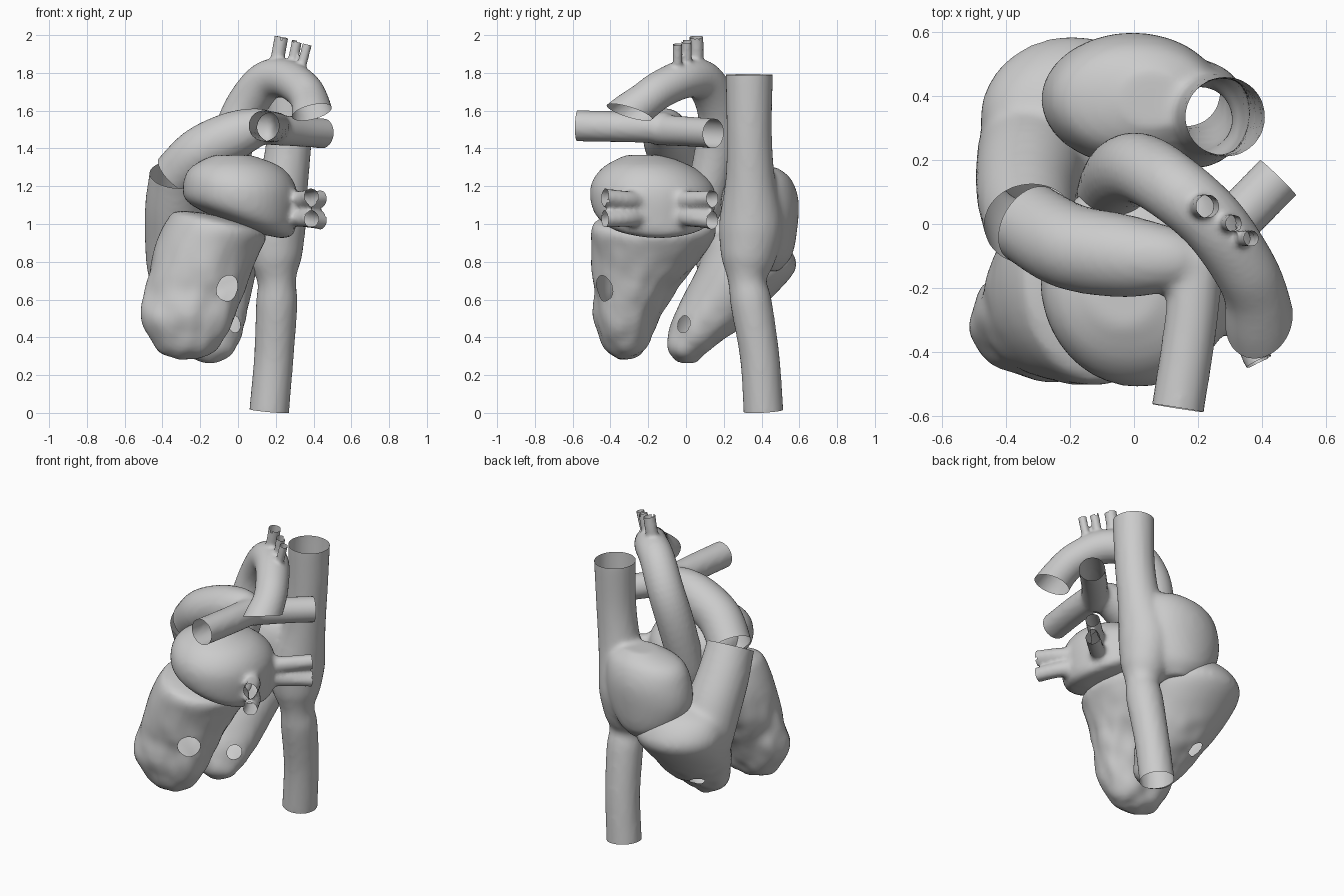
import bpy, bmesh, math
from mathutils import Vector, noise

if "Cube" in bpy.data.objects:
    bpy.data.objects.remove(bpy.data.objects["Cube"])


def spline(pts, steps=6):
    """Catmull-Rom interpolation of equal-length tuples."""
    out, n = [], len(pts)
    for i in range(n - 1):
        p = [pts[max(i - 1, 0)], pts[i], pts[i + 1], pts[min(i + 2, n - 1)]]
        for s in range(steps):
            t = s / steps
            out.append([0.5 * (2 * b + (c - a) * t + (2 * a - 5 * b + 4 * c - d) * t * t
                               + (3 * b - a - 3 * c + d) * t ** 3) for a, b, c, d in zip(*p)])
    out.append(list(pts[-1]))
    return out


def skin(bm, rings):
    """Bridge rings of points and cap both ends."""
    vs = [[bm.verts.new(p) for p in r] for r in rings]
    n = len(vs[0])
    for a, b in zip(vs, vs[1:]):
        for i in range(n):
            j = (i + 1) % n
            bm.faces.new((a[i], a[j], b[j], b[i]))
    bm.faces.new(vs[0][::-1])
    bm.faces.new(vs[-1])


def tube(bm, pts, cuts=None, ends="", n=24):
    """Vessel through (x, y, z, radius); ends 's'/'e' are cut open later."""
    path = spline(pts)
    pos = [Vector(p[:3]) for p in path]
    tan = [(pos[min(i + 1, len(pos) - 1)] - pos[max(i - 1, 0)]).normalized() for i in range(len(pos))]
    if "s" in ends:
        cuts.append((pos[0].copy(), -tan[0], path[0][3]))
        pos[0] -= tan[0] * 0.04
    if "e" in ends:
        cuts.append((pos[-1].copy(), tan[-1], path[-1][3]))
        pos[-1] += tan[-1] * 0.04
    u = tan[0].orthogonal().normalized()
    rings = []
    for p, c, t in zip(path, pos, tan):
        u = (u - t * u.dot(t)).normalized()
        w = t.cross(u)
        rings.append([c + p[3] * (math.cos(a) * u + math.sin(a) * w)
                      for a in (2 * math.pi * k / n for k in range(n))])
    skin(bm, rings)


def chamber(bm, secs, n=40):
    """Chamber from horizontal ellipses (cx, cy, z, half_x, half_y, slope_in_x)."""
    rings = []
    for cx, cy, z, hx, hy, s in spline(secs):
        hx, hy = max(hx, 0.01), max(hy, 0.01)
        rings.append([(cx + hx * math.cos(a), cy + hy * math.sin(a), z + s * hx * math.cos(a))
                      for a in (2 * math.pi * k / n for k in range(n))])
    skin(bm, rings)


def blend(name, bm, cuts=(), voxel=0.018, smooth=4, rough=None, holes=()):
    """Fuse the closed shells into one surface, then cut the vessel ends open."""
    bmesh.ops.recalc_face_normals(bm, faces=bm.faces)
    me = bpy.data.meshes.new(name)
    bm.to_mesh(me)
    bm.free()
    ob = bpy.data.objects.new(name, me)
    bpy.context.collection.objects.link(ob)
    m = ob.modifiers.new("fuse", 'REMESH')
    m.mode, m.voxel_size = 'VOXEL', voxel
    m = ob.modifiers.new("soften", 'SMOOTH')
    m.factor, m.iterations = 0.5, smooth
    dg = bpy.context.evaluated_depsgraph_get()
    new = bpy.data.meshes.new_from_object(ob.evaluated_get(dg))
    ob.modifiers.clear()
    ob.data = new
    bm = bmesh.new()
    bm.from_mesh(new)
    bm.normal_update()
    if rough:  # lumpy muscle below a given height
        top, amp = rough
        moves = []
        for v in bm.verts:
            k = min(1, max(0, (top - v.co.z) / 0.3))
            moves.append(v.normal * amp * k * noise.noise(v.co * Vector((11, 11, 7))))
        for v, d in zip(bm.verts, moves):
            v.co += d
    for p, t, r in cuts:
        vs = [v for v in bm.verts if (v.co - p).length < r * 1.25 + 0.05]
        near = set(vs)
        es = [e for e in bm.edges if e.verts[0] in near and e.verts[1] in near]
        fs = [f for f in bm.faces if all(v in near for v in f.verts)]
        bmesh.ops.bisect_plane(bm, geom=vs + es + fs, plane_co=p, plane_no=t, clear_outer=True)
    for p, axis, r in holes:  # round openings in a wall
        p, axis = Vector(p), Vector(axis).normalized()

        def off(co):
            d = co - p
            return d - axis * d.dot(axis)
        dead = [f for f in bm.faces if (f.calc_center_median() - p).length < r * 2
                and off(f.calc_center_median()).length < r and f.normal.dot(axis) > 0]
        bmesh.ops.delete(bm, geom=dead, context='FACES')
        for v in bm.verts:
            if v.is_boundary and (v.co - p).length < r * 2.5:
                d = off(v.co)
                if d.length > 1e-4:
                    v.co += d.normalized() * r - d
    for f in bm.faces:
        f.smooth = True
    bm.to_mesh(new)
    bm.free()
    return ob


# left ventricle
bm = bmesh.new()
chamber(bm, [(-.26, -.32, .285, .05, .04, 0), (-.265, -.32, .34, .165, .11, 0),
             (-.265, -.31, .5, .247, .175, 0), (-.225, -.27, .66, .262, .222, 0),
             (-.16, -.19, .87, .275, .31, -.1), (-.11, -.17, .98, .26, .33, -.2),
             (-.1, -.17, 1.02, .22, .28, -.22), (-.1, -.17, 1.04, .1, .13, -.22)])
blend("left_ventricle", bm, rough=(.95, .016), holes=[((-.05, -.44, .66), (.6, -.8, 0), .068)])

# right ventricle with its outflow tract
bm = bmesh.new()
cuts = []
chamber(bm, [(-.15, 0, .262, .05, .05, 0), (-.155, .015, .33, .135, .11, 0),
             (-.165, .1, .45, .195, .19, 0), (-.185, .21, .6, .25, .235, 0),
             (-.19, .315, .75, .285, .262, 0), (-.2, .33, .84, .275, .24, 0),
             (-.2, .31, .93, .22, .18, 0), (-.2, .3, .98, .08, .07, 0)])
tube(bm, [(-.26, .2, .6, .16), (-.3, .24, .76, .18), (-.325, .18, .93, .17), (-.335, .09, 1.1, .158),
          (-.325, 0, 1.26, .145)], cuts, "e")
blend("right_ventricle", bm, cuts, smooth=12, rough=(.65, .014),
      holes=[((-.02, -.01, .47), (.6, -.8, 0), .045), ((-.25, .24, .46), (-.5, .7, -.4), .045)])

# left atrium with four pulmonary veins
bm = bmesh.new()
cuts = []
chamber(bm, [(.15, -.14, .94, .08, .1, -.2), (.09, -.15, .985, .2, .25, -.22),
             (.02, -.17, 1.07, .29, .32, -.17), (.01, -.18, 1.2, .3, .325, -.05),
             (-.01, -.2, 1.3, .24, .24, 0), (-.03, -.22, 1.365, .1, .1, 0)])
for z0, z1 in ((1.12, 1.135), (1.05, 1.015)):
    tube(bm, [(.2, -.06, z0, .06), (.32, .03, (z0 + z1) / 2, .048), (.44, .14, z1, .045)], cuts, "e")
    tube(bm, [(.2, -.2, z0, .06), (.32, -.3, (z0 + z1) / 2, .048), (.39, -.43, z1 + .01, .045)], cuts, "e")
blend("left_atrium", bm, cuts)

# right atrium with both hollow veins
bm = bmesh.new()
cuts = []
chamber(bm, [(.02, .4, .75, .08, .09, 0), (-.01, .395, .83, .2, .165, 0),
             (-.01, .39, .98, .275, .2, 0), (0, .39, 1.13, .275, .205, 0),
             (.02, .39, 1.24, .235, .165, 0), (.06, .39, 1.3, .1, .09, 0)])
tube(bm, [(.285, .335, 1.79, .126), (.275, .335, 1.5, .12), (.245, .34, 1.25, .13),
          (.19, .345, 1.0, .17), (.195, .33, .82, .145), (.205, .325, .7, .103),
          (.205, .345, .58, .11), (.19, .39, .3, .105), (.165, .41, .01, .106)], cuts, "se")
blend("right_atrium_and_hollow_veins", bm, cuts)

# aorta with three arch branches, its far end cut level
bm = bmesh.new()
cuts = [(Vector((.39, -.29, 1.588)), Vector((.25, -.3, -.92)).normalized(), .3)]
tube(bm, [(-.08, .02, .95, .09), (-.075, .09, 1.1, .105), (-.035, .16, 1.4, .112), (.03, .17, 1.6, .11),
          (.14, .1, 1.75, .106), (.25, 0, 1.77, .103), (.34, -.13, 1.715, .1),
          (.38, -.22, 1.65, .1), (.395, -.32, 1.57, .11), (.41, -.44, 1.47, .11)])
tube(bm, [(.19, .04, 1.76, .044), (.21, .055, 1.88, .038), (.23, .055, 1.99, .038)], cuts, "e", 12)
tube(bm, [(.265, .005, 1.76, .028), (.29, .005, 1.86, .028), (.312, .002, 1.97, .028)], cuts, "e", 12)
tube(bm, [(.31, -.045, 1.74, .026), (.34, -.045, 1.85, .026), (.366, -.045, 1.95, .026)], cuts, "e", 12)
blend("aorta", bm, cuts, voxel=.011, smooth=3)

# pulmonary trunk with its two arteries
bm = bmesh.new()
cuts = []
tube(bm, [(-.325, 0, 1.26, .13), (-.2, -.07, 1.38, .135), (-.03, -.1, 1.465, .13),
          (.1, -.11, 1.51, .105), (.19, -.12, 1.51, .08)], cuts, "s")
tube(bm, [(.2, -.1, 1.51, .083), (.175, -.33, 1.515, .083), (.137, -.575, 1.52, .083)], cuts, "e")
tube(bm, [(.17, -.16, 1.5, .083), (.31, 0, 1.49, .08), (.45, .145, 1.48, .08)], cuts, "e")
blend("pulmonary_arteries", bm, cuts)
